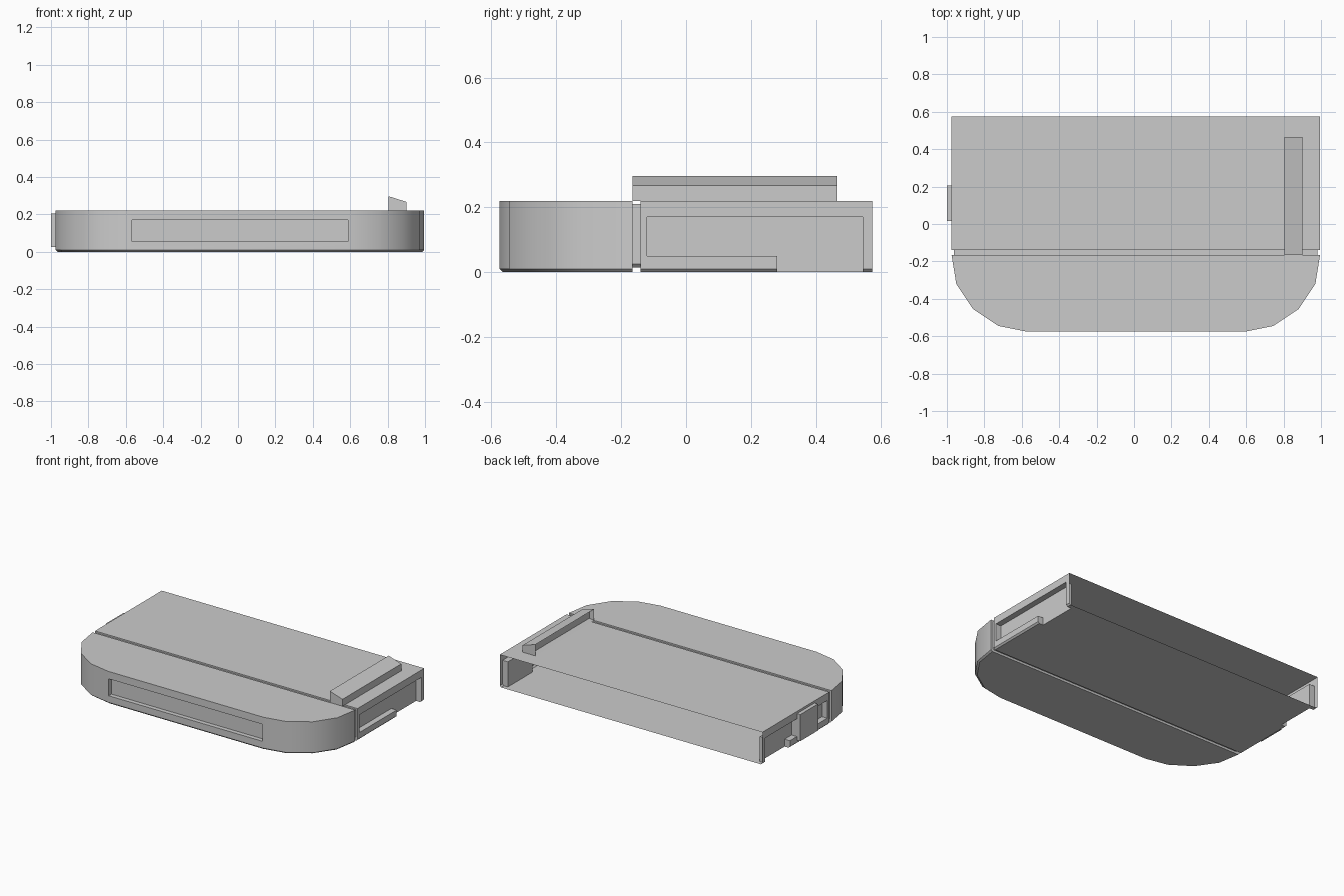
import bpy, bmesh

if "Cube" in bpy.data.objects:
    bpy.data.objects.remove(bpy.data.objects["Cube"])

CX, TOP, CH = 0.01, 0.22, 0.01      # centre line, roof height, bottom chamfer
HW = 0.985                          # half width of the body
Y0, Y1 = -0.14, 0.575               # rear bay, open at the back


def finish(name, bm, smooth=False):
    bmesh.ops.remove_doubles(bm, verts=bm.verts, dist=0.0002)
    bmesh.ops.recalc_face_normals(bm, faces=bm.faces)
    me = bpy.data.meshes.new(name)
    bm.to_mesh(me)
    bm.free()
    ob = bpy.data.objects.new(name, me)
    bpy.context.collection.objects.link(ob)
    if smooth:
        bpy.context.view_layer.objects.active = ob
        ob.select_set(True)
        bpy.ops.object.shade_smooth_by_angle(angle=0.54)
        ob.select_set(False)
    return ob


def face(bm, pts):
    return bm.faces.new([bm.verts.new(p) for p in pts])


def strip(bm, a, b, closed=False):
    n = len(a)
    for i in range(n if closed else n - 1):
        j = (i + 1) % n
        face(bm, [a[i], a[j], b[j], b[i]])


def ring(y, hw, lo=0.0, hi=TOP, shift=0.0):
    half = [(hw - CH, y + shift, lo), (hw, y, lo + CH), (hw, y, hi)]
    return ([(CX + x, yy, z) for x, yy, z in half]
            + [(CX - x, yy, z) for x, yy, z in reversed(half)])


# Body shell: rounded nose, then the groove
bm = bmesh.new()
rings = [ring(-0.575, 0.585, shift=CH), ring(-0.545, 0.735, shift=CH),
         ring(-0.455, 0.87, shift=CH), ring(-0.32, 0.96, shift=0.005),
         ring(-0.165, HW), ring(-0.165, HW - 0.013, 0.015, 0.21),
         ring(Y0, HW - 0.013, 0.015, 0.21), ring(Y0, HW)]
for a, b in zip(rings, rings[1:]):
    strip(bm, a, b, True)

# Nose front with its long recess
def rect(hw, y, lo, hi):
    return [(CX - hw, y, lo), (CX + hw, y, lo), (CX + hw, y, hi), (CX - hw, y, hi)]

outer = rect(0.585, -0.575, CH, TOP)
mouth = rect(0.578, -0.575, 0.055, 0.17)
inner = rect(0.578, -0.545, 0.055, 0.17)
strip(bm, outer, mouth, True)
strip(bm, mouth, inner, True)
face(bm, inner)
strip(bm, rings[0][:1] + rings[0][5:], [rings[0][1], rings[0][4]])

# Rear bay: roof, side frames with L-shaped recesses, notched floor
IN, YA, YB, YC = HW - 0.04, -0.12, 0.28, 0.545
face(bm, [(CX - HW, Y0, TOP), (CX + HW, Y0, TOP), (CX + HW, Y1, TOP), (CX - HW, Y1, TOP)])
for s in (1, -1):
    def at(x, y, z):
        return (CX + s * x, y, z)
    frame = [(Y0, CH), (YB, CH), (YB, 0.05), (YA, 0.05), (YA, 0.17),
             (YC, 0.17), (YC, CH), (Y1, CH), (Y1, TOP), (Y0, TOP)]
    face(bm, [at(HW, y, z) for y, z in frame])
    for a, b in ((Y0, YB), (YC, Y1)):
        face(bm, [at(HW, a, CH), at(HW, b, CH), at(HW - CH, b, 0), at(HW - CH, a, 0)])
    hole = [(YB, 0), (YB, CH), (YB, 0.05), (YA, 0.05), (YA, 0.17), (YC, 0.17), (YC, CH), (YC, 0)]
    rim = [at(HW - (CH if z == 0 else 0), y, z) for y, z in hole]
    back = [at(IN, y, z) for y, z in hole]
    strip(bm, rim, back)
    face(bm, back)
edge = [(HW - CH, Y0), (HW - CH, YB), (IN, YB), (IN, YC), (HW - CH, YC), (HW - CH, Y1)]
face(bm, [(CX + x, y, 0) for x, y in edge] + [(CX - x, y, 0) for x, y in reversed(edge)])
finish("body_shell", bm, True)

# Slanted ridge on the roof with a slot in its inner face
bm = bmesh.new()
prof = [(0.805, 0.297), (0.805, TOP), (0.9, TOP), (0.9, 0.267)]
a = [(x, -0.165, z) for x, z in prof]
b = [(x, 0.465, z) for x, z in prof]
strip(bm, a, b, True)
face(bm, a)
face(bm, b)
bmesh.ops.remove_doubles(bm, verts=bm.verts, dist=0.0002)
bmesh.ops.recalc_face_normals(bm, faces=bm.faces)
slot = [f for f in bm.faces if f.normal.x < -0.9]
bmesh.ops.inset_individual(bm, faces=slot, thickness=0.02, depth=-0.025)
finish("roof_ridge", bm)

# Clip block on the left side
bm = bmesh.new()
bmesh.ops.create_cube(bm, size=1)
for v in bm.verts:
    v.co = (-0.967 + v.co.x * 0.066, 0.11 + v.co.y * 0.19, 0.115 + v.co.z * 0.18)
finish("side_clip", bm)
